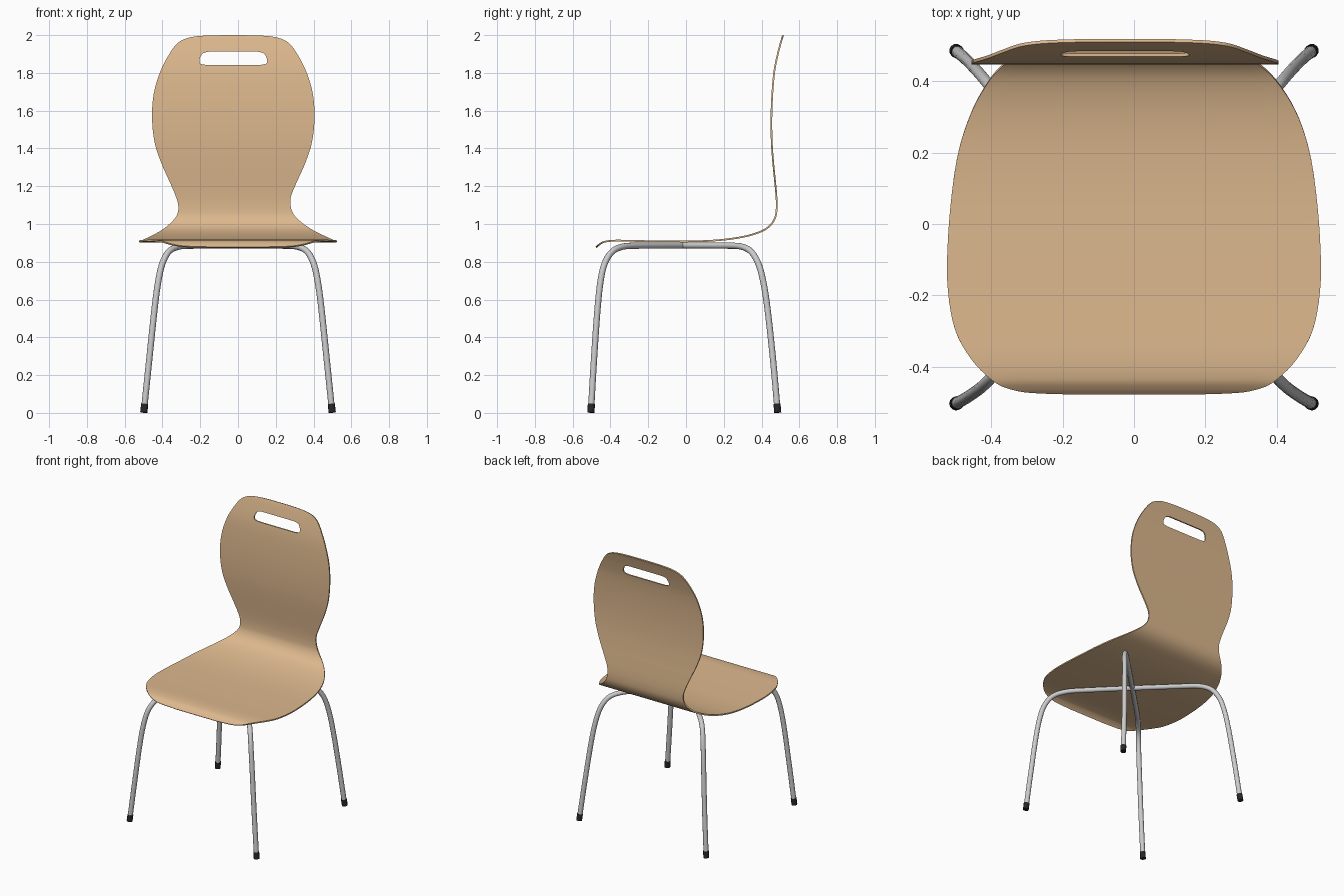
import bpy, bmesh
from mathutils import Vector
from mathutils.geometry import interpolate_bezier

if "Cube" in bpy.data.objects:
    bpy.data.objects.remove(bpy.data.objects["Cube"])


def material(name, rgb):
    m = bpy.data.materials.new(name)
    m.diffuse_color = (*rgb, 1)
    m.use_nodes = True
    m.node_tree.nodes["Principled BSDF"].inputs["Base Color"].default_value = m.diffuse_color
    return m


wood = material("wood", (0.72, 0.48, 0.27))
black = material("black_rubber", (0.02, 0.02, 0.02))


def smooth_path(points, steps):
    """Smooth curve passing through all points."""
    p = [Vector(q) for q in points]
    n = len(p)
    tan = [(p[min(i + 1, n - 1)] - p[max(i - 1, 0)]).normalized() for i in range(n)]
    out = [p[0]]
    for i in range(n - 1):
        h = (p[i + 1] - p[i]).length / 3
        out += interpolate_bezier(p[i], p[i] + tan[i] * h, p[i + 1] - tan[i + 1] * h,
                                  p[i + 1], steps + 1)[1:]
    return out


def make_object(name, bm, mat=None):
    bmesh.ops.recalc_face_normals(bm, faces=bm.faces)
    me = bpy.data.meshes.new(name)
    bm.to_mesh(me)
    bm.free()
    ob = bpy.data.objects.new(name, me)
    bpy.context.collection.objects.link(ob)
    if mat:
        me.materials.append(mat)
    return ob


def select(ob):
    bpy.ops.object.select_all(action='DESELECT')
    ob.select_set(True)
    bpy.context.view_layer.objects.active = ob


def tube(name, points, radius, mat=None):
    cu = bpy.data.curves.new(name, 'CURVE')
    cu.dimensions = '3D'
    cu.bevel_depth = radius
    cu.bevel_resolution = 4
    cu.use_fill_caps = True
    sp = cu.splines.new('POLY')
    sp.points.add(len(points) - 1)
    for pt, co in zip(sp.points, points):
        pt.co = (*co, 1)
    ob = bpy.data.objects.new(name, cu)
    bpy.context.collection.objects.link(ob)
    if mat:
        cu.materials.append(mat)
    select(ob)
    bpy.ops.object.convert(target='MESH')
    bpy.ops.object.shade_smooth_by_angle(angle=0.7)


# Bent plywood shell: half width, y, z from the front lip to the top of the back
rows = [(0.15, -0.475, 0.876), (0.29, -0.470, 0.881), (0.355, -0.458, 0.892),
        (0.40, -0.435, 0.905), (0.455, -0.38, 0.912), (0.50, -0.30, 0.911),
        (0.521, -0.19, 0.909), (0.523, -0.08, 0.908), (0.511, 0.08, 0.909),
        (0.49, 0.21, 0.918), (0.452, 0.32, 0.936), (0.40, 0.405, 0.964),
        (0.355, 0.45, 0.997), (0.314, 0.474, 1.04), (0.298, 0.48, 1.085),
        (0.303, 0.479, 1.14), (0.335, 0.472, 1.22), (0.38, 0.462, 1.32),
        (0.416, 0.454, 1.43), (0.43, 0.452, 1.56), (0.421, 0.457, 1.69),
        (0.385, 0.468, 1.81), (0.338, 0.486, 1.90), (0.294, 0.501, 1.957),
        (0.24, 0.509, 1.984), (0.16, 0.513, 1.995), (0.07, 0.514, 1.998)]
COLS = 12
BACK_X = -0.025
bm = bmesh.new()
prev = None
for w, y, z in smooth_path(rows, 4):
    cx = BACK_X * min(max((z - 0.93) / 0.22, 0), 1)
    row = [bm.verts.new((cx + w * (2 * j / COLS - 1), y, z)) for j in range(COLS + 1)]
    if prev:
        for j in range(COLS):
            bm.faces.new((prev[j], prev[j + 1], row[j + 1], row[j]))
    prev = row
shell = make_object("seat_and_back_shell", bm, wood)

# Cutter for the hand hole
half = smooth_path([(0.13, 0, 1.912), (0.16, 0, 1.904), (0.174, 0, 1.885),
                    (0.18, 0, 1.862), (0.172, 0, 1.848), (0.14, 0, 1.842)], 3)
outline = half + [Vector((-p.x, 0, p.z)) for p in reversed(half)]
bm = bmesh.new()
face = bm.faces.new([bm.verts.new((p.x + BACK_X, 0.35, p.z)) for p in outline])
ext = bmesh.ops.extrude_face_region(bm, geom=[face])["geom"]
bmesh.ops.translate(bm, vec=(0, 0.3, 0),
                    verts=[v for v in ext if isinstance(v, bmesh.types.BMVert)])
cutter = make_object("hand_hole_cutter", bm)
cutter.hide_render = True

# Give the shell thickness and cut the hole
solid = shell.modifiers.new("thickness", 'SOLIDIFY')
solid.thickness = 0.009
solid.offset = 0
cut = shell.modifiers.new("hand_hole", 'BOOLEAN')
cut.operation = 'DIFFERENCE'
cut.solver = 'EXACT'
cut.object = cutter
select(shell)
for name in ("thickness", "hand_hole"):
    bpy.ops.object.modifier_apply(modifier=name)
bpy.data.objects.remove(cutter)
bpy.ops.object.shade_smooth_by_angle(angle=0.7)

# Two crossing bent tubes, each one front leg and the opposite back leg
front = [(0.498, -0.503, 0.01), (0.468, -0.486, 0.3), (0.436, -0.464, 0.6),
         (0.414, -0.445, 0.74), (0.393, -0.422, 0.81), (0.362, -0.386, 0.858),
         (0.315, -0.335, 0.88), (0.26, -0.275, 0.885)]
back = [(0.498, 0.485, 0.01), (0.468, 0.459, 0.3), (0.436, 0.425, 0.6),
        (0.414, 0.399, 0.74), (0.393, 0.374, 0.81), (0.362, 0.34, 0.858),
        (0.315, 0.295, 0.88), (0.26, 0.24, 0.885)]
for side, s in (("right", 1), ("left", -1)):
    a = [(s * x, y, z) for x, y, z in front]
    b = [(-s * x, y, z) for x, y, z in back]
    tube(f"{side}_front_leg_tube", smooth_path(a + b[::-1], 4), 0.0165)
    # Rubber feet
    for end, leg in (("front", a), ("back", b)):
        foot, knee = Vector(leg[0]), Vector(leg[1])
        d = (knee - foot).normalized()
        tube(f"{end}_foot_{'right' if leg[0][0] > 0 else 'left'}",
             [foot - d * 0.008, foot + d * 0.038], 0.019, black)
